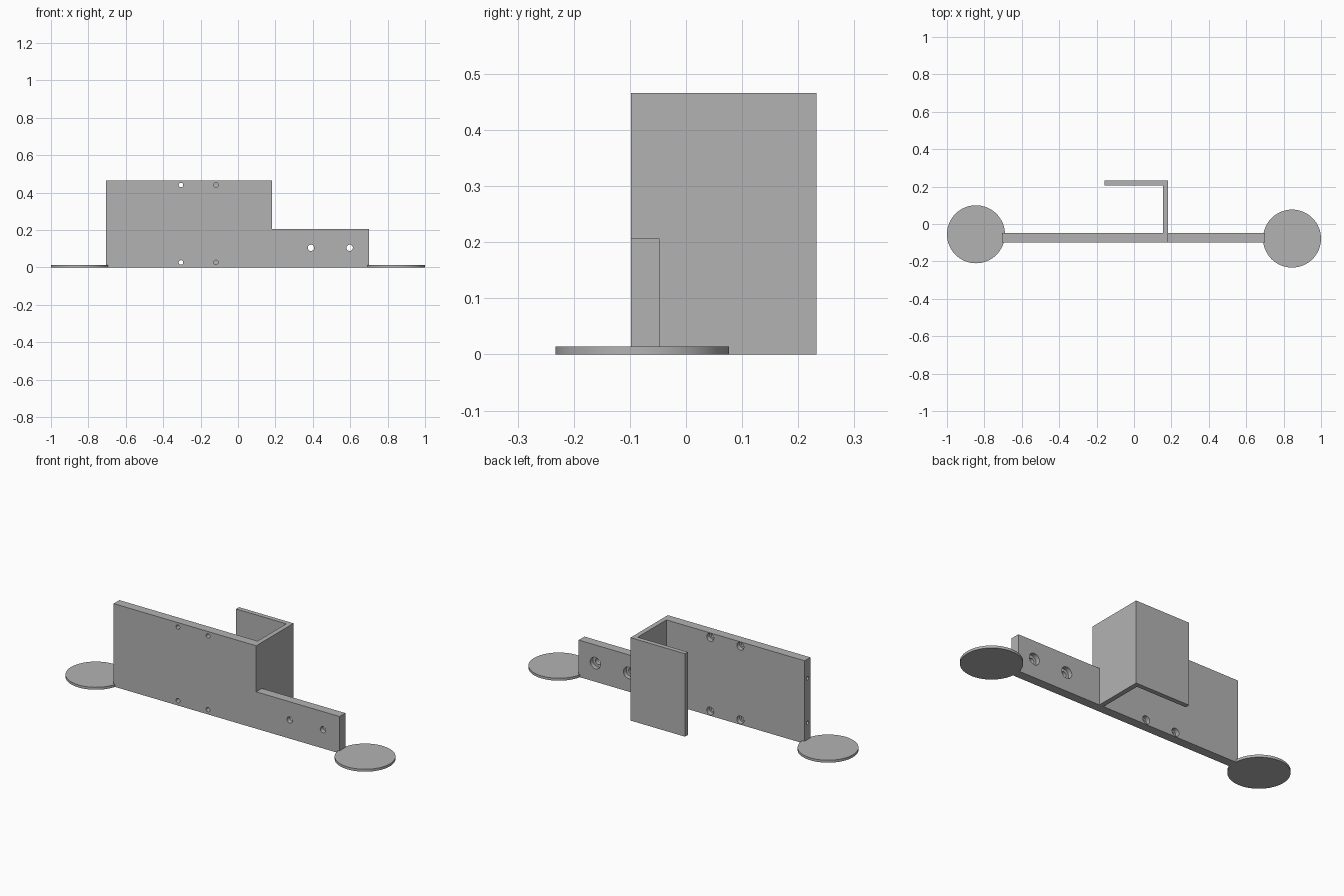
import bpy, bmesh, math
from mathutils import Matrix

if "Cube" in bpy.data.objects:
    bpy.data.objects.remove(bpy.data.objects["Cube"])

grey = bpy.data.materials.new("plain grey")
grey.diffuse_color = (0.45, 0.45, 0.45, 1)
grey.use_nodes = True
grey.node_tree.nodes["Principled BSDF"].inputs["Base Color"].default_value = grey.diffuse_color

Y0, Y1 = -0.098, -0.047      # front plate thickness
H, ARM_H = 0.466, 0.207      # body and arm heights


def finish(name, bm):
    bmesh.ops.recalc_face_normals(bm, faces=bm.faces)
    mesh = bpy.data.meshes.new(name)
    bm.to_mesh(mesh)
    bm.free()
    mesh.materials.append(grey)
    obj = bpy.data.objects.new(name, mesh)
    bpy.context.collection.objects.link(obj)
    return obj


def extrude(name, points, vec):
    bm = bmesh.new()
    face = bm.faces.new([bm.verts.new(p) for p in points])
    ext = bmesh.ops.extrude_face_region(bm, geom=[face])["geom"]
    bmesh.ops.translate(bm, vec=vec, verts=[v for v in ext if isinstance(v, bmesh.types.BMVert)])
    return finish(name, bm)


def cylinder(name, centre, radius, depth, axis="Z", sides=32):
    turn = {"X": Matrix.Rotation(math.pi / 2, 4, "Y"),
            "Y": Matrix.Rotation(math.pi / 2, 4, "X"), "Z": Matrix()}[axis]
    bm = bmesh.new()
    bmesh.ops.create_cone(bm, cap_ends=True, segments=sides, radius1=radius, radius2=radius,
                          depth=depth, matrix=Matrix.Translation(centre) @ turn)
    return finish(name, bm)


def smooth(obj):
    bpy.ops.object.select_all(action="DESELECT")
    obj.select_set(True)
    bpy.context.view_layer.objects.active = obj
    bpy.ops.object.shade_smooth_by_angle(angle=math.radians(30))


# Stepped front plate: tall body with a low arm on the right
outline = [(-0.705, 0), (0.70, 0), (0.70, ARM_H), (0.182, ARM_H), (0.182, H), (-0.705, H)]
plate = extrude("front_plate", [(x, Y0, z) for x, z in outline], (0, Y1 - Y0, 0))

# Hooked bracket: side wall and back flange
hook = [(0.155, Y1), (0.182, Y1), (0.182, 0.233), (-0.157, 0.233), (-0.157, 0.207), (0.155, 0.207)]
extrude("side_wall_and_flange", [(x, y, 0) for x, y in hook], (0, 0, H))

# Screw holes, widened at the back: x, z, hole radius, recess radius
holes = [(x, z, 0.012, 0.022) for x in (-0.305, -0.118) for z in (0.027, 0.441)]
holes += [(x, 0.105, 0.017, 0.032) for x in (0.39, 0.597)]
cutters = []
for x, z, r, wide in holes:
    cutters.append(cylinder("hole_cutter", (x, -0.072, z), r, 0.2, "Y"))
    cutters.append(cylinder("recess_cutter", (x, Y1, z), wide, 0.05, "Y"))

# Blind holes in the left end of the plate
for z in (0.108, 0.358):
    cutters.append(cylinder("end_hole_cutter", (-0.705, -0.072, z), 0.010, 0.12, "X"))

for c in cutters:
    mod = plate.modifiers.new("cut", "BOOLEAN")
    mod.operation, mod.solver, mod.object = "DIFFERENCE", "EXACT", c
    bpy.context.view_layer.objects.active = plate
    bpy.ops.object.modifier_apply(modifier=mod.name)
    bpy.data.objects.remove(c)
smooth(plate)

# Thin round pads on the floor at each end
for name, x, y in (("left_pad", -0.845, -0.055), ("right_pad", 0.845, -0.078)):
    smooth(cylinder(name, (x, y, 0.007), 0.155, 0.014, sides=64))
